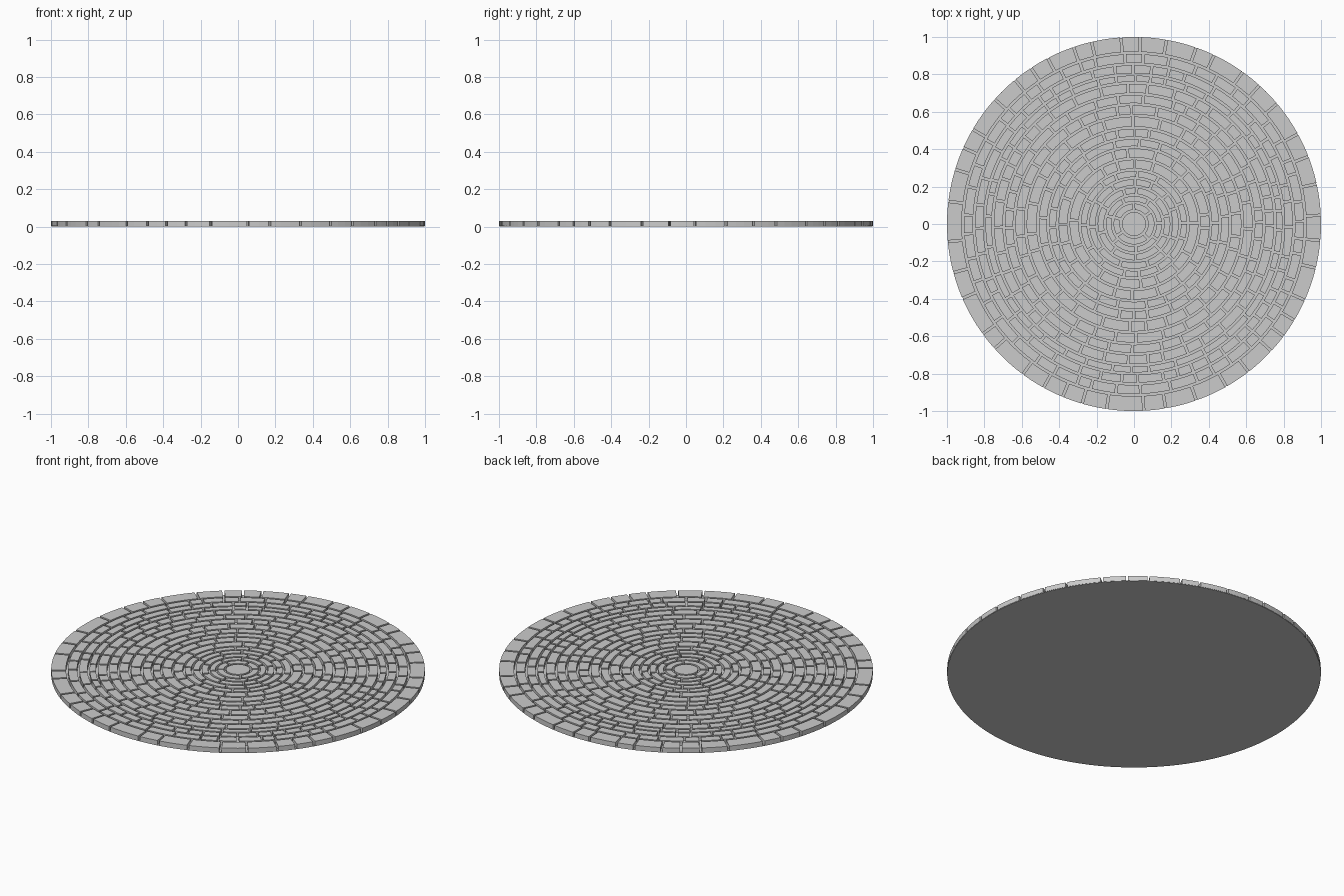
import bpy, bmesh, math, random

if "Cube" in bpy.data.objects:
    bpy.data.objects.remove(bpy.data.objects["Cube"])

random.seed(7)
HEIGHT = 0.03
BASE = 0.004
GAP = 0.012
# ring edges from the rim inwards
EDGES = [1.0, .915, .855, .80, .755, .695, .64, .58, .515, .46, .41,
         .35, .29, .245, .20, .155, .115, .07]


def make_object(name, bm):
    bmesh.ops.recalc_face_normals(bm, faces=bm.faces)
    mesh = bpy.data.meshes.new(name)
    bm.to_mesh(mesh)
    bm.free()
    ob = bpy.data.objects.new(name, mesh)
    bpy.context.collection.objects.link(ob)
    return ob


def prism(bm, outline, z0, z1):
    low = [bm.verts.new((x, y, z0)) for x, y in outline]
    top = [bm.verts.new((x, y, z1)) for x, y in outline]
    bm.faces.new(low[::-1])
    bm.faces.new(top)
    n = len(outline)
    for i in range(n):
        j = (i + 1) % n
        bm.faces.new((low[i], low[j], top[j], top[i]))


def circle(r, n):
    return [(r * math.cos(2 * math.pi * i / n), r * math.sin(2 * math.pi * i / n))
            for i in range(n)]


def add_brick(bm, r0, r1, a0, a1):
    # curved brick with parallel-sided joints
    steps = max(2, math.ceil((a1 - a0) / 0.06))
    outline = []
    for r, flip in ((r1, False), (r0, True)):
        h = GAP / 2 / r
        arc = [a0 + h + (a1 - a0 - 2 * h) * i / steps for i in range(steps + 1)]
        if flip:
            arc.reverse()
        outline += [(r * math.cos(a), r * math.sin(a)) for a in arc]
    prism(bm, outline, BASE * 0.5, HEIGHT)


# thin bed under the bricks
bm = bmesh.new()
prism(bm, circle(0.998, 128), 0, BASE)
make_object("base_disc", bm)

# concentric brick rings with varied brick lengths
for k in range(len(EDGES) - 1):
    r1 = EDGES[k] - (GAP / 2 if k else 0)
    r0 = EDGES[k + 1] + GAP / 2
    mid = (r0 + r1) / 2
    length = 0.14 if k == 0 else 0.115
    count = max(5, round(2 * math.pi * mid / length))
    widths = [random.uniform(0.6, 1.4) for _ in range(count)]
    scale = 2 * math.pi / sum(widths)
    bm = bmesh.new()
    a = random.uniform(0, 1)
    for w in widths:
        add_brick(bm, r0, r1, a, a + w * scale)
        a += w * scale
    make_object(f"brick_ring_{k + 1:02d}", bm)

# round stone in the middle
bm = bmesh.new()
prism(bm, circle(EDGES[-1] - GAP / 2, 40), BASE * 0.5, HEIGHT)
make_object("centre_stone", bm)
